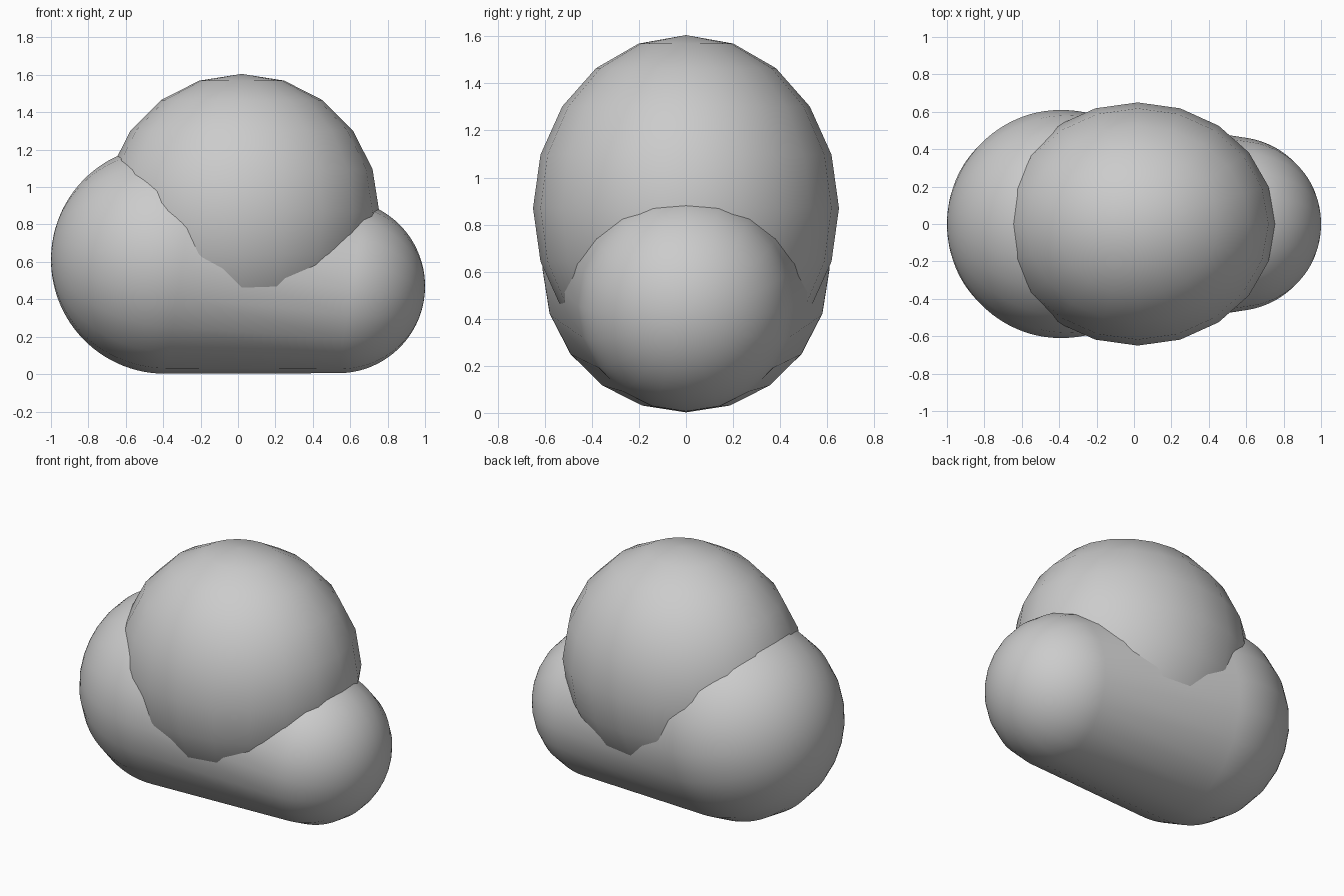
import bpy, bmesh, math
from mathutils import Vector, Matrix

if "Cube" in bpy.data.objects:
    bpy.data.objects.remove(bpy.data.objects["Cube"])

SIDES = 20


def tapered_capsule(name, c1, r1, c2, r2, arc_steps=28):
    """Two spheres joined by their tangent cone, turned around their axis."""
    c1, c2 = Vector(c1), Vector(c2)
    axis = c2 - c1
    length = axis.length
    tangent = math.acos((r1 - r2) / length)  # tangent angle measured from the axis
    profile = []
    for i in range(1, arc_steps + 1):
        a = math.pi + (tangent - math.pi) * i / arc_steps
        profile.append((r1 * math.cos(a), r1 * math.sin(a)))
    for i in range(arc_steps):
        a = tangent * (1 - i / arc_steps)
        profile.append((length + r2 * math.cos(a), r2 * math.sin(a)))

    x = axis.normalized()
    y = Vector((0, 1, 0))
    z = x.cross(y)
    bm = bmesh.new()
    rings = []
    for along, rad in profile:
        ring = []
        for k in range(SIDES):
            t = 2 * math.pi * k / SIDES
            ring.append(bm.verts.new(c1 + x * along + (y * math.cos(t) + z * math.sin(t)) * rad))
        rings.append(ring)
    tip_a = bm.verts.new(c1 - x * r1)
    tip_b = bm.verts.new(c2 + x * r2)
    for k in range(SIDES):
        n = (k + 1) % SIDES
        for a, b in zip(rings, rings[1:]):
            bm.faces.new((a[k], a[n], b[n], b[k]))
        bm.faces.new((tip_a, rings[0][n], rings[0][k]))
        bm.faces.new((tip_b, rings[-1][k], rings[-1][n]))
    return finish(name, bm)


def finish(name, bm):
    bmesh.ops.recalc_face_normals(bm, faces=bm.faces[:])
    for f in bm.faces:
        f.smooth = True
    mesh = bpy.data.meshes.new(name)
    bm.to_mesh(mesh)
    bm.free()
    obj = bpy.data.objects.new(name, mesh)
    bpy.context.collection.objects.link(obj)
    return obj


# Lower body: big lobe on the left tapering to a small lobe on the right
tapered_capsule("lower_body", (-0.39, 0, 0.612), 0.61, (0.535, 0, 0.47), 0.465)

# Upper dome: sphere slightly flattened front to back
bm = bmesh.new()
bmesh.ops.create_uvsphere(
    bm, u_segments=SIDES, v_segments=SIDES // 2, radius=1,
    matrix=Matrix.Translation((0.02, 0, 0.87)) @ Matrix.Diagonal((0.735, 0.65, 0.735, 1)))
finish("upper_dome", bm)
